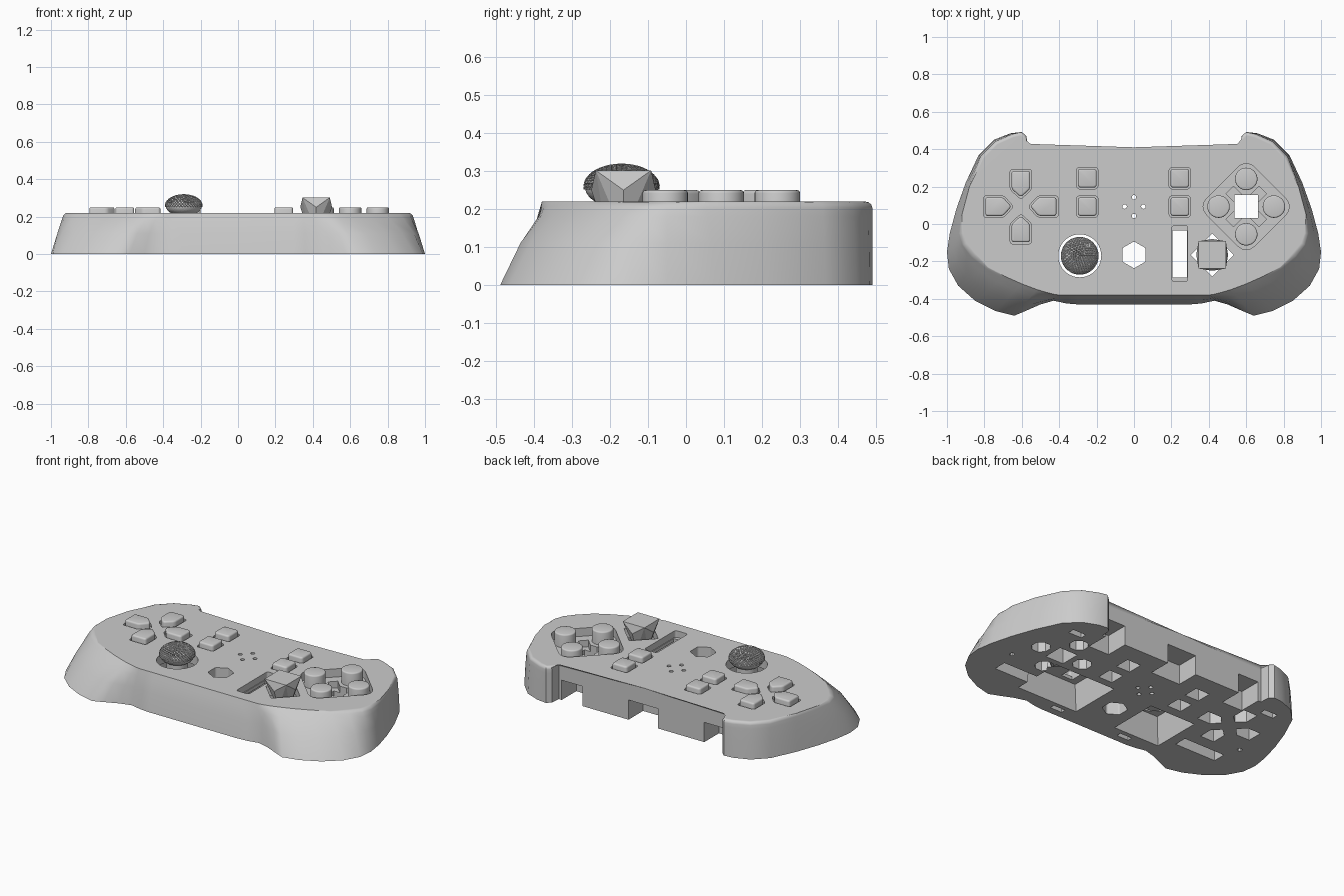
import bpy, bmesh, math
from mathutils import Vector

if "Cube" in bpy.data.objects:
    bpy.data.objects.remove(bpy.data.objects["Cube"])

COLOUR = (0.6, 0.6, 0.6, 1)
grey = bpy.data.materials.new("plain_grey")
grey.use_nodes = True
grey.diffuse_color = COLOUR
grey.node_tree.nodes["Principled BSDF"].inputs["Base Color"].default_value = COLOUR

TOP = 0.22
CAP = 0.25


def finish(bm, name):
    """Turn a bmesh into a linked object with the grey material."""
    bmesh.ops.recalc_face_normals(bm, faces=bm.faces[:])
    mesh = bpy.data.meshes.new(name)
    bm.to_mesh(mesh)
    bm.free()
    mesh.materials.append(grey)
    obj = bpy.data.objects.new(name, mesh)
    bpy.context.collection.objects.link(obj)
    return obj


def select(obj):
    bpy.ops.object.select_all(action='DESELECT')
    obj.select_set(True)
    bpy.context.view_layer.objects.active = obj


def smooth(obj, angle=40):
    select(obj)
    bpy.ops.object.shade_smooth_by_angle(angle=math.radians(angle))


def ngon(cx, cy, r, n, turn=0):
    steps = [turn + math.tau * i / n for i in range(n)]
    return [(cx + r * math.cos(a), cy + r * math.sin(a)) for a in steps]


def rect(cx, cy, hx, hy):
    return [(cx - hx, cy - hy), (cx + hx, cy - hy), (cx + hx, cy + hy), (cx - hx, cy + hy)]


def grow(pts, k):
    mx = sum(p[0] for p in pts) / len(pts)
    my = sum(p[1] for p in pts) / len(pts)
    return [(mx + (x - mx) * k, my + (y - my) * k) for x, y in pts]


def prism(name, pts, z0, z1, taper=1, corner=0, bevel=0):
    """Extruded outline with optional taper, rounded corners and top bevel."""
    bm = bmesh.new()
    low = [bm.verts.new((x, y, z0)) for x, y in pts]
    high = [bm.verts.new((x, y, z1)) for x, y in grow(pts, taper)]
    bm.faces.new(low[::-1])
    bm.faces.new(high)
    n = len(pts)
    for i in range(n):
        j = (i + 1) % n
        bm.faces.new((low[i], low[j], high[j], high[i]))
    if corner:
        uprights = [e for e in bm.edges if abs(e.verts[0].co.z - e.verts[1].co.z) > 1e-4]
        bmesh.ops.bevel(bm, geom=uprights, offset=corner, segments=4, profile=0.5, affect='EDGES')
    if bevel:
        rim = [e for e in bm.edges if all(v.co.z > z1 - 1e-5 for v in e.verts)]
        bmesh.ops.bevel(bm, geom=rim, offset=bevel, segments=3, profile=0.5, affect='EDGES')
    return finish(bm, name)


# Shell: base outline and top outline (base x, base y, top x, top y), mirrored
HALF = [
    (0, .41, 0, .41), (.57, .41, .57, .41), (.575, .47, .575, .47), (.6, .492, .6, .492),
    (.66, .485, .65, .48), (.75, .45, .74, .44), (.83, .37, .82, .36), (.9, .22, .88, .2),
    (.95, .08, .92, .05), (.985, -.05, .93, -.05), (1, -.15, .91, -.11), (.99, -.24, .86, -.17),
    (.94, -.33, .78, -.23), (.85, -.41, .69, -.28), (.74, -.465, .6, -.32), (.64, -.49, .52, -.35),
    (.58, -.465, .47, -.365), (.5, -.43, .43, -.375), (.43, -.41, .4, -.38), (.36, -.425, .35, -.38),
    (.3, -.43, .3, -.38), (0, -.43, 0, -.38)]
loop = HALF + [(-a, b, -c, d) for a, b, c, d in HALF[-2:0:-1]]

bm = bmesh.new()
rings = []
for z, t in ((0, 0), (.11, .38), (.18, .76), (TOP, 1)):
    rings.append([bm.verts.new((a + (c - a) * t, b + (d - b) * t, z)) for a, b, c, d in loop])
for low, high in zip(rings, rings[1:]):
    for i in range(len(loop)):
        j = (i + 1) % len(loop)
        bm.faces.new((low[i], low[j], high[j], high[i]))
bm.faces.new(rings[0])
bm.faces.new(rings[-1])
rim = [e for e in bm.edges if all(v.co.z > TOP - 1e-5 for v in e.verts)]
bmesh.ops.bevel(bm, geom=rim, offset=.018, segments=3, profile=0.5, affect='EDGES')
shell = finish(bm, "shell")

cutters = []


def cut(pts, z0, z1, **kw):
    cutters.append(prism("cutter", pts, z0, z1, **kw))


def button(name, pts, corner):
    """Raised button with a thin groove around it and a pocket underneath."""
    cut(grow(pts, 1.14), .2, .3, corner=corner)
    cut(grow(pts, .95), -.1, .13)
    smooth(prism(name, pts, .15, CAP, corner=corner, bevel=.01))


# Direction pad: four house-shaped buttons pointing at the centre
plate = [(.05, 0), (.095, -.05), (.19, -.05), (.19, .05), (.095, .05)]
for i, side in enumerate(("left", "back", "right", "front")):
    c, s = ((1, 0), (0, 1), (-1, 0), (0, -1))[i]
    pts = [(-.605 + x * c - y * s, .093 + x * s + y * c) for x, y in plate]
    button("direction_button_" + side, pts, .014)

# Square menu buttons
for side, x in (("left", .245), ("right", -.25)):
    for place, y in (("back", .245), ("front", .093)):
        button(f"menu_button_{place}_{side}", rect(x, y, .05, .05), .016)

# Action button cluster: rounded diamond recess, round buttons, open centre
CX, CY = .6, .093
cut(ngon(CX, CY, .255, 4), .17, .3, corner=.06)
for i, side in enumerate(("left", "back", "right", "front")):
    a = i * math.pi / 2
    x, y = CX + .148 * math.cos(a), CY + .148 * math.sin(a)
    cut(ngon(x, y, .055, 8, math.pi / 8), -.1, .12)
    smooth(prism("action_button_" + side, ngon(x, y, .06, 32), .15, CAP, bevel=.008))
for turn in (1, -1):
    bar = [Vector(p) for p in rect(0, 0, .125, .028)]
    k = math.sqrt(.5)
    cut([(CX + (p.x - turn * p.y) * k, CY + (turn * p.x + p.y) * k) for p in bar], .13, .3)
cut(rect(CX, CY, .062, .062), -.1, .3)

# Speaker holes, home hole
for x, y in ngon(0, .093, .05, 4):
    cut(ngon(x, y, .012, 12), -.1, .3)
cut(ngon(0, -.165, .072, 6, math.pi / 6), -.1, .3, corner=.008)

# Stick well, diamond well and slider slot, with tapered pockets below
STICK = (-.29, -.17)
PAD = (.418, -.165)
cut(ngon(*STICK, .115, 40), .1, .3)
cut(rect(*STICK, .16, .16), -.02, .16, taper=.78)
cut(ngon(*PAD, .115, 4), .1, .3)
cut(rect(.35, -.165, .21, .165), -.02, .16, taper=.9)
cut(rect(.245, -.16, .038, .125), .1, .3)
cut(rect(.245, -.158, .042, .15), .18, .3, corner=.014)

# Underside: back wall notches, grip slots, pegs and clip holes
cut(rect(0, .4, .1, .13), -.1, .12)
for s in (1, -1):
    cut(rect(s * .48, .4, .07, .13), -.1, .12)
    cut(rect(s * .65, -.21, .14, .04), -.1, .1)
    cut(rect(s * .69, .335, .045, .02), -.1, .06)
    cut(rect(s * .24, -.37, .04, .015), -.1, .05)
    cut(ngon(s * .82, -.07, .014, 10), -.1, .08)

for c in cutters:
    mod = shell.modifiers.new("cut", 'BOOLEAN')
    mod.operation = 'DIFFERENCE'
    mod.solver = 'EXACT'
    mod.object = c
    select(shell)
    bpy.ops.object.modifier_apply(modifier=mod.name)
    bpy.data.objects.remove(c)
smooth(shell, 35)
shell.modifiers.new("flat_shading", 'WEIGHTED_NORMAL').keep_sharp = True

# Thumb stick: knurled dome on a stem
bm = bmesh.new()
bmesh.ops.create_icosphere(bm, subdivisions=4, radius=1)
for v in bm.verts:
    v.co = Vector((STICK[0] + v.co.x * .097, STICK[1] + v.co.y * .097, .259 + v.co.z * .057))
grip = [f for f in bm.faces if f.calc_center_median().z > .25]
bmesh.ops.inset_individual(bm, faces=grip, thickness=.0015, depth=.004)
finish(bm, "stick_cap")
smooth(prism("stick_stem", ngon(*STICK, .06, 24), .13, .23))

# Faceted pad: square top over a diamond waist and a narrower foot
bm = bmesh.new()
for z, pts in ((.302, rect(*PAD, .073, .073)), (.25, ngon(*PAD, .085, 4)),
               (.13, ngon(*PAD, .045, 4))):
    for x, y in pts:
        bm.verts.new((x, y, z))
bmesh.ops.convex_hull(bm, input=bm.verts[:])
finish(bm, "faceted_pad")
